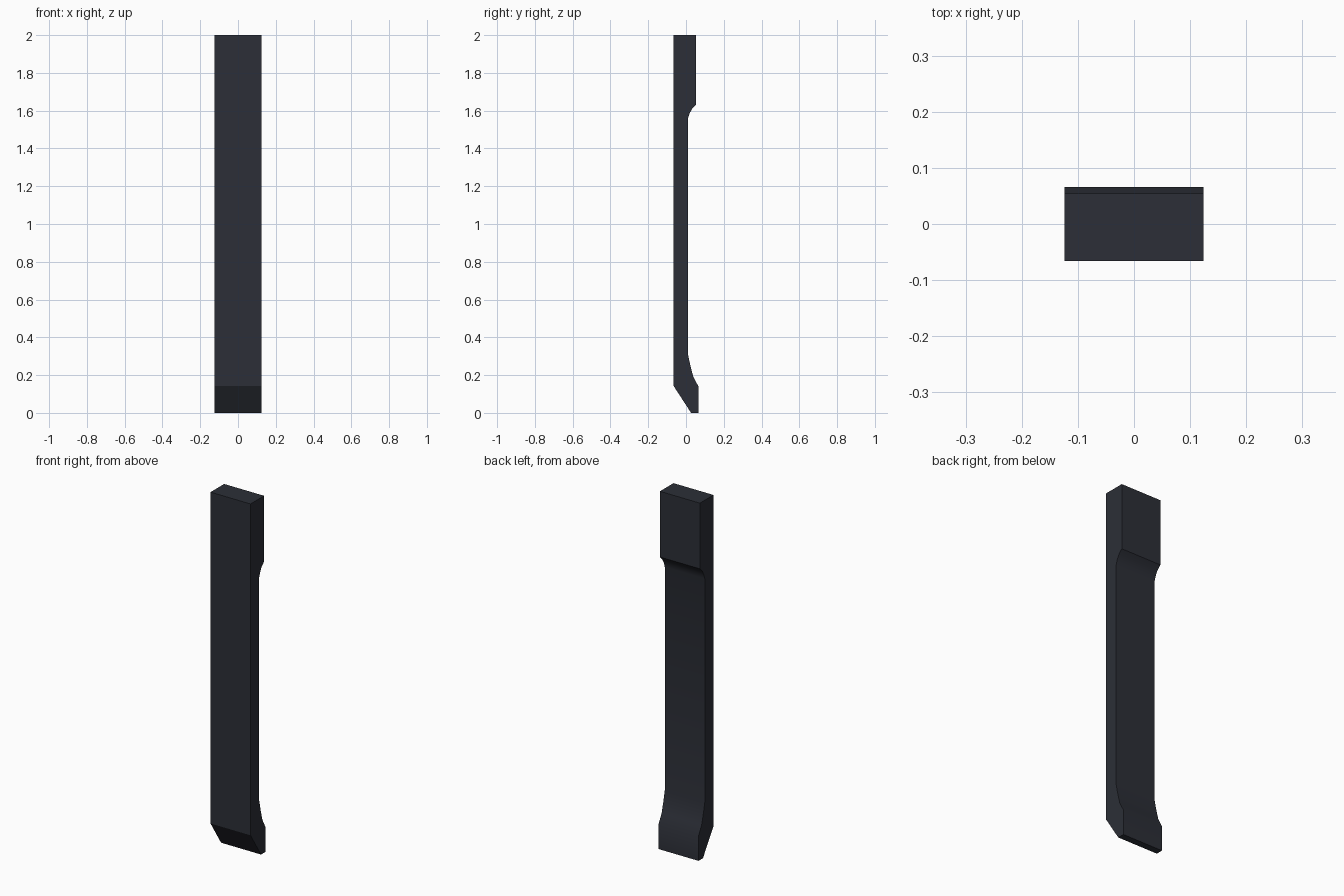
import bpy, bmesh

if "Cube" in bpy.data.objects:
    bpy.data.objects.remove(bpy.data.objects["Cube"])

HALF_WIDTH = 0.124

# Side profile (y, z): flat front, recessed back, chamfered foot
profile = [
    (-0.066, 2.0), (-0.066, 0.143), (0.027, 0.0), (0.066, 0.0),
    (0.066, 0.14), (0.039, 0.19), (0.024, 0.247), (0.011, 0.307),
    (0.011, 1.56), (0.019, 1.585), (0.032, 1.61), (0.054, 1.632), (0.054, 2.0),
]

# Extrude the profile across the width
bm = bmesh.new()
side = bm.faces.new([bm.verts.new((-HALF_WIDTH, y, z)) for y, z in profile])
extruded = bmesh.ops.extrude_face_region(bm, geom=[side], use_keep_orig=True)
moved = [g for g in extruded["geom"] if isinstance(g, bmesh.types.BMVert)]
bmesh.ops.translate(bm, verts=moved, vec=(2 * HALF_WIDTH, 0, 0))
bmesh.ops.recalc_face_normals(bm, faces=bm.faces)
mesh = bpy.data.meshes.new("post")
bm.to_mesh(mesh)
bm.free()
post = bpy.data.objects.new("post", mesh)
bpy.context.collection.objects.link(post)

# Dark slate finish
slate = bpy.data.materials.new("dark_slate")
slate.diffuse_color = (0.025, 0.028, 0.038, 1)
slate.use_nodes = True
slate.node_tree.nodes["Principled BSDF"].inputs["Base Color"].default_value = slate.diffuse_color
mesh.materials.append(slate)

# Smooth the curved transitions, keep corners sharp
bpy.context.view_layer.objects.active = post
post.select_set(True)
bpy.ops.object.shade_smooth_by_angle(angle=0.52)
